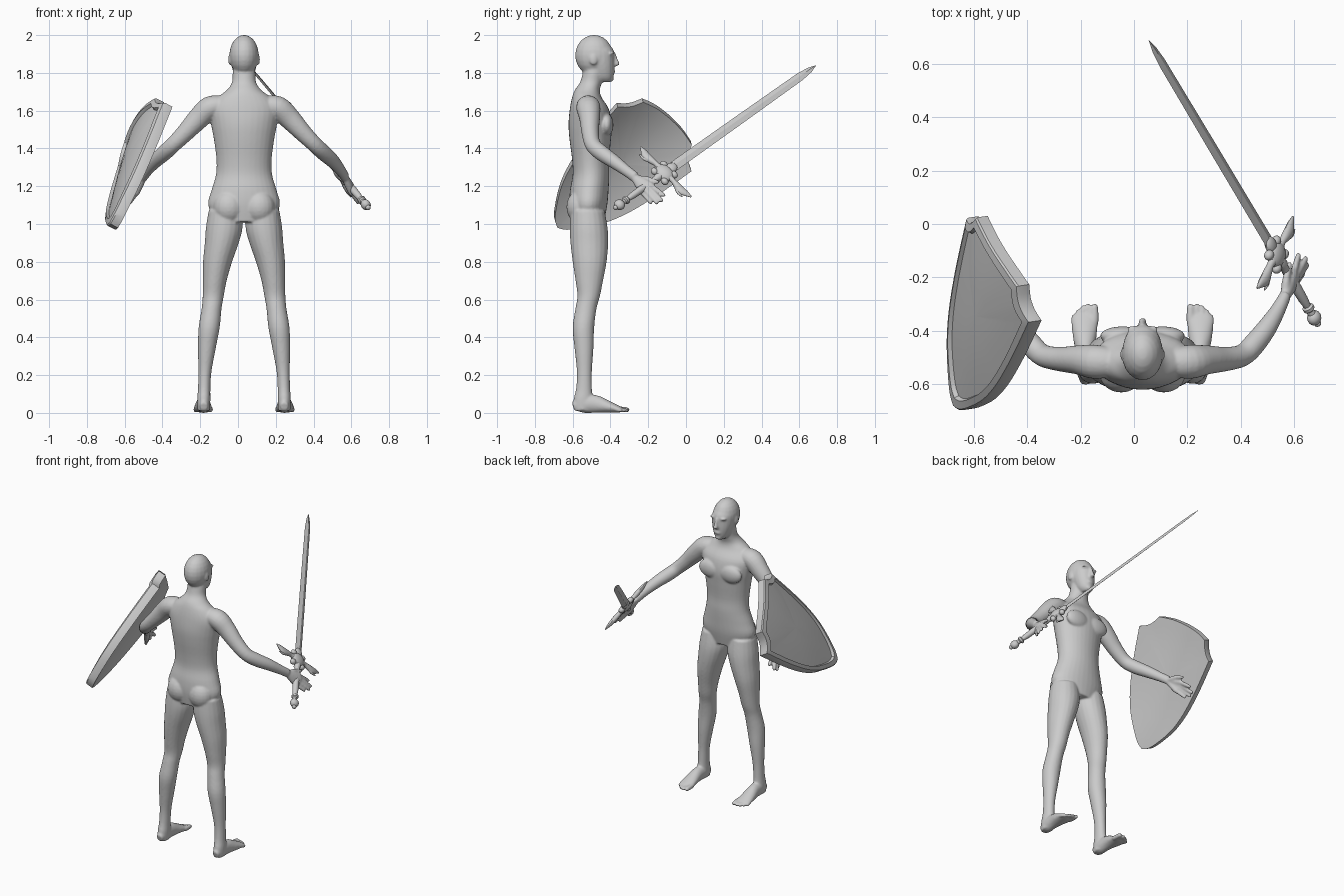
import bpy, bmesh, math
from mathutils import Vector, Matrix

UP = Vector((0, 0, 1))


def spline(rows, sub):
    """Catmull-Rom resampling of rows of numbers"""
    if sub < 2:
        return [list(r) for r in rows]
    out, n = [], len(rows)
    for i in range(n - 1):
        p = [rows[max(0, min(n - 1, i + k))] for k in (-1, 0, 1, 2)]
        for s in range(sub):
            t = s / sub
            out.append([0.5 * (2 * b + (c - a) * t + (2 * a - 5 * b + 4 * c - d) * t * t
                               + (3 * b - a - 3 * c + d) * t ** 3) for a, b, c, d in zip(*p)])
    return out + [list(rows[-1])]


def loft(bm, rows, flat=False, n=20, sub=4, m=1):
    """rows of x, y, z, half width, half depth; flat keeps the rings horizontal"""
    rows = spline(rows, sub)
    pts = [Vector(r[:3]) for r in rows]
    rings = []
    for i, r in enumerate(rows):
        if flat:
            ax, ay = Vector((1, 0, 0)), Vector((0, 1, 0))
        else:
            t = (pts[min(i + 1, len(pts) - 1)] - pts[max(i - 1, 0)]).normalized()
            ax = t.cross(UP).normalized()
            ay = ax.cross(t)
        ring = []
        for k in range(n):
            a = 2 * math.pi * k / n
            p = pts[i] + ax * math.cos(a) * r[3] + ay * math.sin(a) * r[4]
            ring.append(bm.verts.new((p.x * m, p.y, p.z)))
        rings.append(ring)
    for a, b in zip(rings, rings[1:]):
        for k in range(n):
            bm.faces.new((a[k], a[(k + 1) % n], b[(k + 1) % n], b[k]))
    bm.faces.new(rings[0][::-1])
    bm.faces.new(rings[-1])


def ball(bm, c, r):
    bmesh.ops.create_uvsphere(bm, u_segments=20, v_segments=12, radius=1,
                              matrix=Matrix.Translation(c) @ Matrix.Diagonal((*r, 1)))


def finger(bm, a, b, r, m=1):
    a, b = Vector(a), Vector(b)
    loft(bm, [(*a, r, r), (*a.lerp(b, .5), r, r), (*b, r * .85, r * .85)], n=12, m=m)
    ball(bm, (b.x * m, b.y, b.z), (r * .85,) * 3)


def finish(bm, name, angle=40):
    bmesh.ops.recalc_face_normals(bm, faces=bm.faces)
    me = bpy.data.meshes.new(name)
    bm.to_mesh(me)
    bm.free()
    ob = bpy.data.objects.new(name, me)
    bpy.context.collection.objects.link(ob)
    bpy.ops.object.select_all(action='DESELECT')
    ob.select_set(True)
    bpy.context.view_layer.objects.active = ob
    bpy.ops.object.shade_smooth_by_angle(angle=math.radians(angle))
    return ob


# ---- figure: torso and neck
bm = bmesh.new()
loft(bm, [(0, -.52, 1.01, .15, .085), (0, -.517, 1.10, .19, .10), (0, -.512, 1.18, .172, .102),
          (0, -.503, 1.26, .149, .097), (0, -.505, 1.34, .146, .098), (0, -.507, 1.45, .16, .110),
          (0, -.507, 1.53, .175, .115), (0, -.512, 1.61, .185, .103), (0, -.525, 1.67, .14, .078),
          (0, -.522, 1.71, .09, .066), (0, -.503, 1.75, .064, .058), (0, -.49, 1.80, .06, .057),
          (0, -.485, 1.85, .055, .055)], flat=True, n=32)
# head and face
ball(bm, (0, -.487, 1.893), (.078, .1, .108))
loft(bm, [(0, -.432, 1.752, .025, .035), (0, -.44, 1.775, .046, .055), (0, -.447, 1.82, .062, .068),
          (0, -.457, 1.87, .071, .078), (0, -.467, 1.92, .07, .084), (0, -.475, 1.96, .05, .06)], flat=True)
loft(bm, [(0, -.382, 1.905, .009, .009), (0, -.374, 1.87, .011, .014), (0, -.367, 1.846, .015, .016),
          (0, -.378, 1.836, .012, .012)], flat=True, n=12)
ball(bm, (0, -.388, 1.806), (.026, .014, .012))
ball(bm, (0, -.396, 1.768), (.022, .014, .014))

for m in (1, -1):
    ball(bm, (.03 * m, -.395, 1.903), (.03, .014, .009))
    ball(bm, (.076 * m, -.49, 1.87), (.008, .02, .03))
    # chest and buttocks
    ball(bm, (.075 * m, -.42, 1.525), (.085, .036, .06))
    ball(bm, (.08 * m, -.56, 1.09), (.083, .073, .09))
    # leg
    loft(bm, [(.10, -.52, 1.07, .088, .09), (.105, -.515, .98, .097, .10), (.118, -.512, .90, .09, .10),
              (.14, -.51, .80, .077, .09), (.155, -.512, .70, .063, .073), (.163, -.515, .62, .056, .06),
              (.172, -.53, .55, .053, .056), (.185, -.543, .45, .056, .057), (.197, -.54, .34, .047, .05),
              (.207, -.538, .22, .035, .04), (.211, -.54, .13, .033, .042), (.213, -.545, .07, .035, .05),
              (.213, -.548, .012, .033, .045)], flat=True, m=m)
    # foot and toes
    loft(bm, [(.213, -.598, .035, .02, .022), (.213, -.55, .047, .034, .047), (.215, -.48, .047, .037, .047),
              (.217, -.42, .034, .045, .034), (.217, -.37, .022, .05, .022), (.217, -.345, .017, .047, .015)], m=m)
    for x, y, r in ((.18, -.312, .016), (.204, -.308, .012), (.224, -.315, .012),
                    (.242, -.329, .011), (.258, -.347, .011)):
        finger(bm, (x, -.37, .02), (x, y, r + .001), r, m)
    # arm
    loft(bm, [(.11, -.52, 1.63, .055, .05), (.18, -.517, 1.615, .064, .062), (.24, -.51, 1.56, .055, .058),
              (.31, -.507, 1.485, .046, .048), (.375, -.493, 1.42, .042, .042), (.42, -.45, 1.378, .042, .042),
              (.47, -.385, 1.333, .037, .037), (.51, -.32, 1.285, .028, .030),
              (.535, -.27, 1.248, .023, .028)], m=m)
    # hand: palm rays, fingers and thumb
    for k, t, r in (((.565, -.185, 1.205), (.585, -.118, 1.152), .0125),
                    ((.575, -.197, 1.190), (.612, -.130, 1.125), .013),
                    ((.575, -.213, 1.177), (.617, -.155, 1.113), .0125),
                    ((.568, -.230, 1.165), (.603, -.188, 1.113), .0115)):
        finger(bm, (.533, -.275, 1.248), k, .019, m)
        finger(bm, k, t, r, m)
    finger(bm, (.535, -.255, 1.24), (.54, -.2, 1.238), .017, m)
    finger(bm, (.54, -.2, 1.238), (.552, -.152, 1.222), .0125, m)

body = finish(bm, "figure")
body.location.x = .032
rm = body.modifiers.new("blend", 'REMESH')
rm.mode, rm.voxel_size, rm.use_smooth_shade = 'VOXEL', .006, True
sm = body.modifiers.new("soften", 'SMOOTH')
sm.factor, sm.iterations = .5, 7
for md in ("blend", "soften"):
    bpy.ops.object.modifier_apply(modifier=md)
bpy.ops.object.shade_smooth()

# ---- sword, built along local z with the guard along local x
d = Vector((-.624, 1.046, .742)).normalized()
g = Vector((.13, .275, -.26))
g = (g - d * g.dot(d)).normalized()
frame = Matrix.Translation((.535, -.115, 1.27)) @ Matrix((g, d.cross(g), d)).transposed().to_4x4()

bm = bmesh.new()
loft(bm, [(0, 0, .02, .029, .009), (0, 0, .55, .027, .008), (0, 0, .98, .024, .007),
          (0, 0, 1.05, .016, .005), (0, 0, 1.095, .001, .001)], flat=True, n=4, sub=1)
finish(bm, "blade", 20).matrix_world = frame

bm = bmesh.new()
for m in (1, -1):
    loft(bm, [(.01, 0, 0, .022, .03), (.06, 0, .004, .014, .014), (.10, 0, .0, .016, .019),
              (.135, 0, -.004, .015, .024), (.165, 0, .004, .011, .017), (.2, 0, .012, .003, .004)], n=12, m=m)
    loft(bm, [(.10, 0, -.005, .01, .012), (.135, 0, -.024, .008, .009), (.17, 0, -.026, .002, .003)], n=10, m=m)
    for z in (.034, -.034):
        ball(bm, (.04 * m, 0, z), (.022, .018, .018))
ball(bm, (0, 0, 0), (.055, .026, .045))
ball(bm, (0, 0, .05), (.03, .018, .035))
finish(bm, "guard").matrix_world = frame

bm = bmesh.new()
grip = [(.018, -.02), (.022, -.05), (.016, -.06), (.019, -.12), (.02, -.17), (.018, -.23), (.014, -.262),
        (.022, -.268), (.022, -.28), (.014, -.287), (.016, -.30)]
loft(bm, [(0, 0, z, r, r) for r, z in grip], flat=True, sub=1)
ball(bm, (0, 0, -.323), (.03, .026, .028))
ball(bm, (0, 0, -.352), (.014, .014, .012))
finish(bm, "grip_and_pommel").matrix_world = frame

# ---- shield, outline in local u (across) and v (up from the point)
v = Vector((.237, .717, .656)).normalized()
u = Vector((-.42, .67, -.614))
u = (u - v * u.dot(v)).normalized()
out = v.cross(u).normalized()
side = spline([(.0, .0), (.045, .025), (.10, .09), (.165, .19), (.21, .3), (.24, .42), (.263, .55), (.285, .717)], 4)
scallop = spline([(.285, .717), (.245, .738), (.213, .77), (.188, .818)], 3)[1:]
crown = spline([(.188, .818), (.1, .835), (0, .84)], 4)[1:]
half = side + scallop + crown
outline = half + [(-a, b) for a, b in half[-2:0:-1]]


def width(h):
    for (a0, b0), (a1, b1) in zip(side, side[1:]):
        if b0 <= h <= b1:
            return a0 + (a1 - a0) * (h - b0) / max(b1 - b0, 1e-6)
    return .285 if h > 0 else 0


def on_shield(a, b, lift):
    bulge = .06 * (width(b) ** 2 - a * a) / .285 ** 2
    return Vector((-.635, -.68, .98)) + u * a + v * b + out * (bulge + lift)


bm = bmesh.new()
rings = []
for s, lift in ((.02, 0), (.3, 0), (.6, 0), (.85, 0), (1, 0), (1, .045), (.985, .052), (.9, .055),
                (.88, .038), (.6, .038), (.3, .038), (.02, .038)):
    rings.append([bm.verts.new(on_shield(a * s, .48 + (b - .48) * s, lift)) for a, b in outline])
n = len(outline)
for a, b in zip(rings, rings[1:]):
    for k in range(n):
        bm.faces.new((a[k], a[(k + 1) % n], b[(k + 1) % n], b[k]))
bm.faces.new(rings[0][::-1])
bm.faces.new(rings[-1])
finish(bm, "shield", 35)
